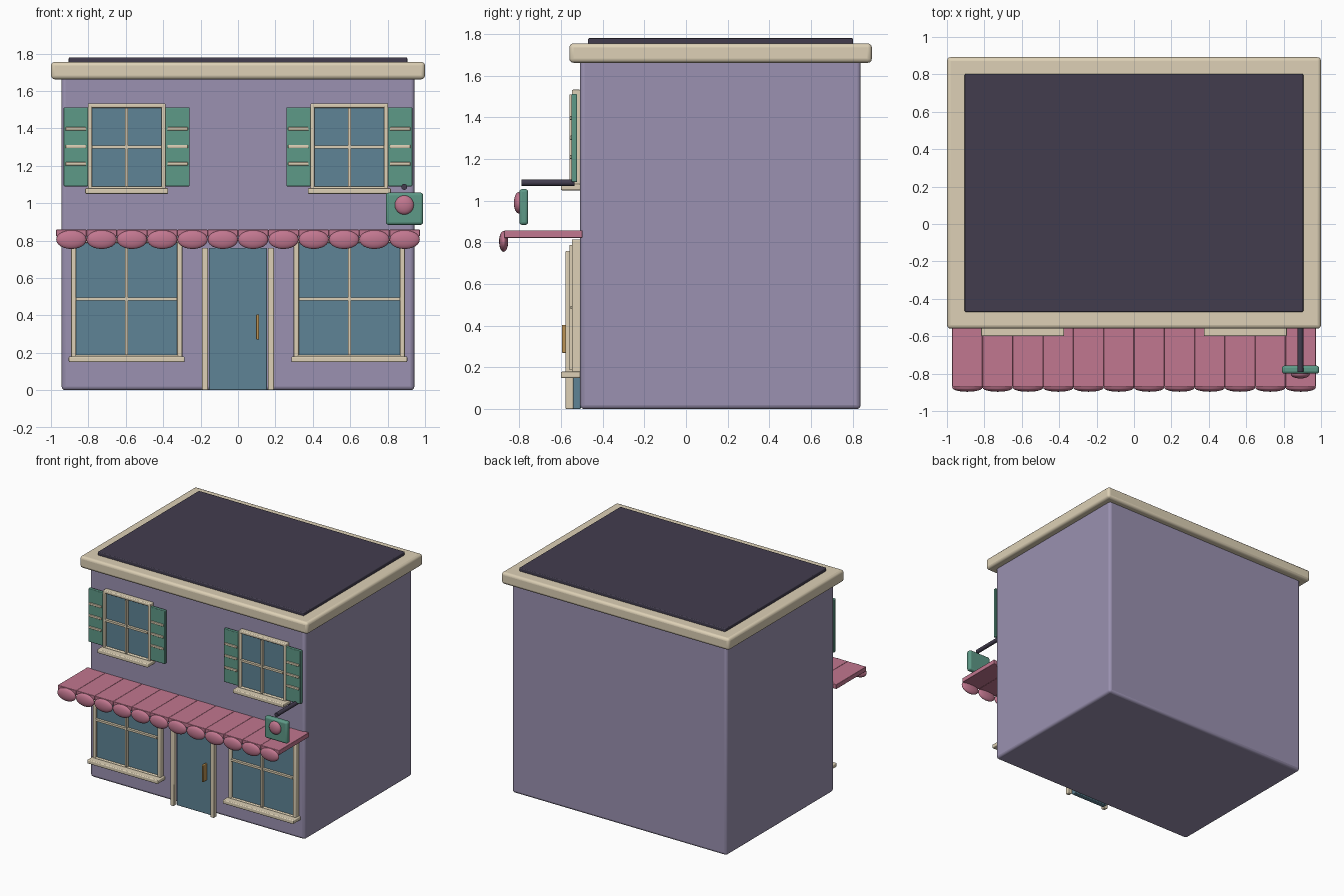
import bpy, math

if "Cube" in bpy.data.objects:
    bpy.data.objects.remove(bpy.data.objects["Cube"])

def mat(name, r, g, b):
    m = bpy.data.materials.new(name)
    m.diffuse_color = tuple((c / 255) ** 2.2 for c in (r, g, b)) + (1,)
    m.use_nodes = True
    m.node_tree.nodes["Principled BSDF"].inputs["Base Color"].default_value = m.diffuse_color
    return m

WALL = mat("lilac", 153, 144, 175)
DARK = mat("slate", 68, 63, 79)
CREAM = mat("cream", 220, 207, 180)
PINK = mat("pink", 192, 118, 142)
GREEN = mat("green", 94, 152, 134)
GLASS = mat("blue_glass", 95, 131, 149)
GOLD = mat("gold", 185, 145, 85)

def finish(name, material):
    ob = bpy.context.object
    ob.name = name
    ob.data.materials.append(material)
    return ob

def box(name, x, y, z, material, bevel=0.0, segs=3):
    """Box from (min, max) ranges, with optional rounded edges."""
    bpy.ops.mesh.primitive_cube_add(
        size=1, location=[(a + b) / 2 for a, b in (x, y, z)])
    ob = finish(name, material)
    ob.scale = [b - a for a, b in (x, y, z)]
    bpy.ops.object.transform_apply(location=False, rotation=False, scale=True)
    if bevel:
        m = ob.modifiers.new("round", 'BEVEL')
        m.width, m.segments = bevel, segs
        bpy.ops.object.shade_smooth_by_angle(angle=math.radians(40))
    return ob

def ball(name, loc, radii, material):
    bpy.ops.mesh.primitive_uv_sphere_add(segments=24, ring_count=12, radius=1, location=loc)
    ob = finish(name, material)
    ob.scale = radii
    bpy.ops.object.transform_apply(location=False, rotation=False, scale=True)
    bpy.ops.object.shade_smooth()
    return ob

def window(name, cx, cz, w, h, t, sill_w, sill_z):
    """Glass of half size w, h with frame width t, crossing bars and a sill."""
    fy = (-0.548, -0.505)
    box(name + "_glass", (cx - w, cx + w), (-0.535, -0.505), (cz - h, cz + h), GLASS)
    for s in (-1, 1):
        xs = sorted((cx + s * w, cx + s * (w + t)))
        zs = sorted((cz + s * h, cz + s * (h + t)))
        box(name + "_frame_side", xs, fy, (cz - h - t, cz + h + t), CREAM, 0.006)
        box(name + "_frame_rail", (cx - w - t, cx + w + t), fy, zs, CREAM, 0.006)
    box(name + "_bar_vertical", (cx - .008, cx + .008), (-0.558, -0.53), (cz - h, cz + h), CREAM)
    box(name + "_bar_horizontal", (cx - w, cx + w), (-0.555, -0.53), (cz - .008, cz + .008), CREAM)
    box(name + "_sill", (cx - sill_w, cx + sill_w), (-0.6, -0.505),
        (sill_z, sill_z + .03), CREAM, 0.006)

# Walls, cornice and roof
box("walls", (-.943, .943), (-.508, .838), (0, 1.70), WALL, 0.02)
box("cornice", (-1, 1), (-.56, .892), (1.662, 1.755), CREAM, 0.02)
box("roof", (-.905, .905), (-.47, .802), (1.72, 1.78), DARK, 0.006)

# Windows and shutters
for s in (-1, 1):
    cx = s * 0.595
    window("shop_window", cx, 0.488, 0.27, 0.30, 0.027, 0.31, 0.15)
    window("upper_window", cx, 1.30, 0.185, 0.21, 0.023, 0.222, 1.05)
    for k in (-1, 1):
        sx = cx + k * 0.272
        box("shutter", (sx - .065, sx + .065), (-.549, -.522), (1.09, 1.512), GREEN, 0.005)
        for z in (1.21, 1.303, 1.397):
            box("shutter_slat", (sx - .055, sx + .055), (-.558, -.54), (z - .009, z + .009), CREAM, 0.004)

# Door
box("door", (-.155, .155), (-.55, -.505), (0, .76), GLASS, 0.006)
for s in (-1, 1):
    box("door_post", sorted((s * .16, s * .192)), (-.578, -.54), (0, .76), CREAM, 0.006)
box("door_handle", (.097, .113), (-.595, -.545), (.27, .405), GOLD, 0.005)

# Striped awning with scalloped edge
N, W = 12, 0.972
step = 2 * W / N
for i in range(N):
    x0 = -W + i * step
    box("awning_strip", (x0, x0 + step), (-.872, -.497), (.822, .858), PINK, 0.003, 2)
    ball("awning_scallop", (x0 + step / 2, -.875, .805), (step / 2, .022, .05), PINK)

# Hanging sign
bpy.ops.mesh.primitive_cylinder_add(vertices=16, radius=.016, depth=.255,
                                    location=(.889, -.663, 1.087),
                                    rotation=(math.pi / 2, 0, 0))
finish("sign_bracket", DARK)
bpy.ops.object.shade_smooth_by_angle()
box("sign_plate", (.791, .99), (-.8, -.757), (.884, 1.056), GREEN, 0.014)
ball("sign_knob", (.889, -.803, .99), (.051, .023, .051), PINK)
